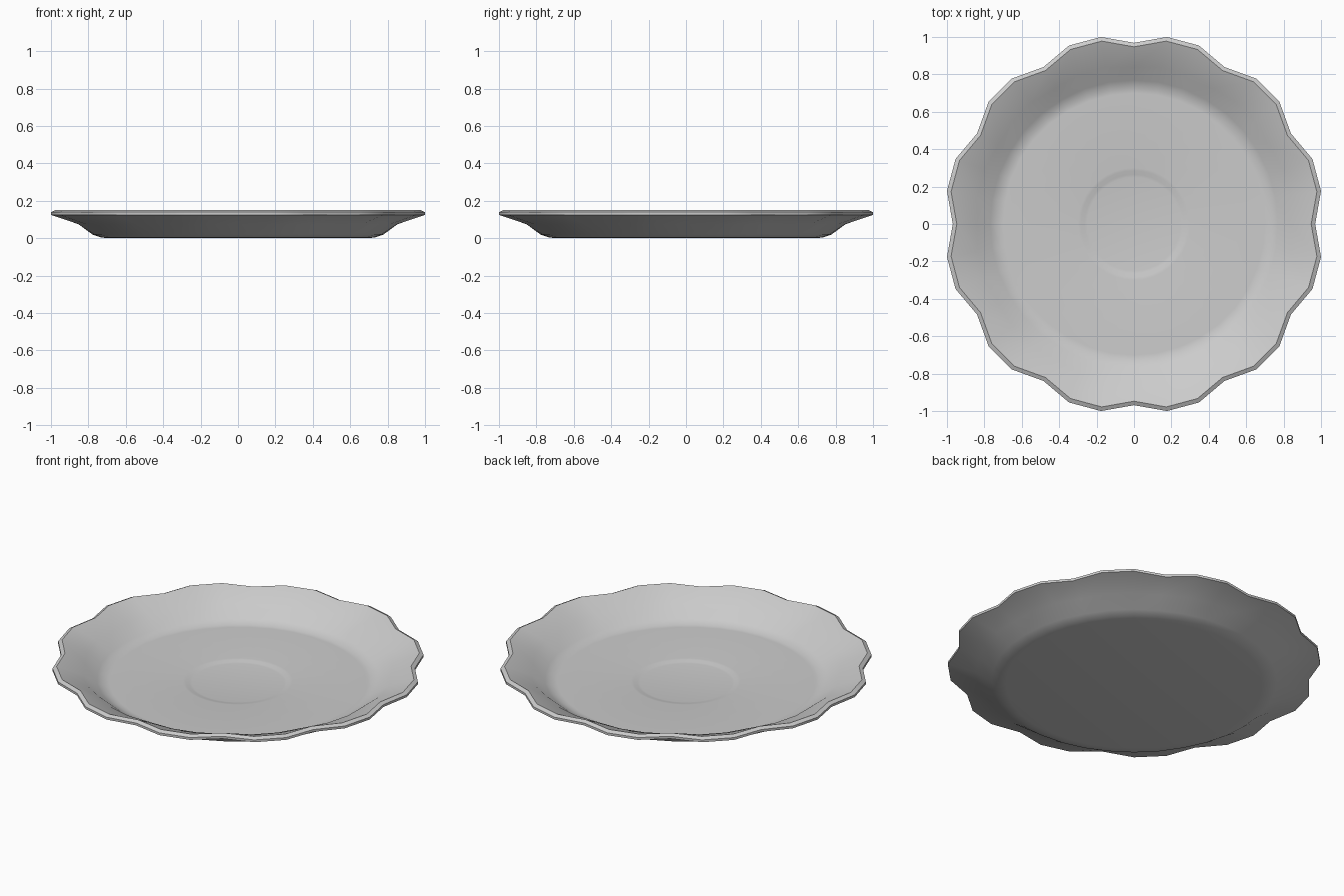
import bpy
import bmesh
import math

cube = bpy.data.objects.get("Cube")
if cube:
    bpy.data.objects.remove(cube, do_unlink=True)

SEGMENTS = 36      # three rim points per scallop, twelve scallops
NOTCH = 0.046      # how far each notch cuts into the rim

# Cross-section from the underside, round the rim, to the cup well:
# radius, height, scallop strength
PROFILE = [
    (0.70, 0.0, 0), (0.735, 0.005, 0), (0.78, 0.02, 0.05),
    (0.865, 0.075, 0.3), (1.0154, 0.125, 1), (1.0154, 0.139, 1),
    (0.993, 0.15, 1), (0.85, 0.095, 0.3), (0.77, 0.038, 0.05),
    (0.725, 0.021, 0), (0.70, 0.02, 0), (0.30, 0.02, 0),
    (0.285, 0.018, 0), (0.265, 0.013, 0), (0.25, 0.011, 0),
]

# Glazed ceramic
ceramic = bpy.data.materials.new("grey ceramic")
ceramic.use_nodes = True
colour = (0.6, 0.6, 0.6, 1)
ceramic.diffuse_color = colour
ceramic.node_tree.nodes["Principled BSDF"].inputs["Base Color"].default_value = colour


def add_ring(bm, radius, z, strength):
    """One ring of vertices, pulled in at every third point."""
    ring = []
    for i in range(SEGMENTS):
        a = 2 * math.pi * i / SEGMENTS
        r = radius * (1 - NOTCH * strength) if i % 3 == 0 else radius
        ring.append(bm.verts.new((r * math.cos(a), r * math.sin(a), z)))
    return ring


# Scalloped saucer
bm = bmesh.new()
rings = [add_ring(bm, *point) for point in PROFILE]
for low, high in zip(rings, rings[1:]):
    for i in range(SEGMENTS):
        j = (i + 1) % SEGMENTS
        bm.faces.new((low[i], low[j], high[j], high[i]))
bm.faces.new(rings[0][::-1])   # foot
bm.faces.new(rings[-1])        # cup well
bmesh.ops.recalc_face_normals(bm, faces=bm.faces[:])

mesh = bpy.data.meshes.new("saucer")
bm.to_mesh(mesh)
bm.free()
mesh.materials.append(ceramic)
saucer = bpy.data.objects.new("saucer", mesh)
bpy.context.collection.objects.link(saucer)

bpy.ops.object.select_all(action="DESELECT")
saucer.select_set(True)
bpy.context.view_layer.objects.active = saucer
bpy.ops.object.shade_smooth_by_angle(angle=math.radians(35))
